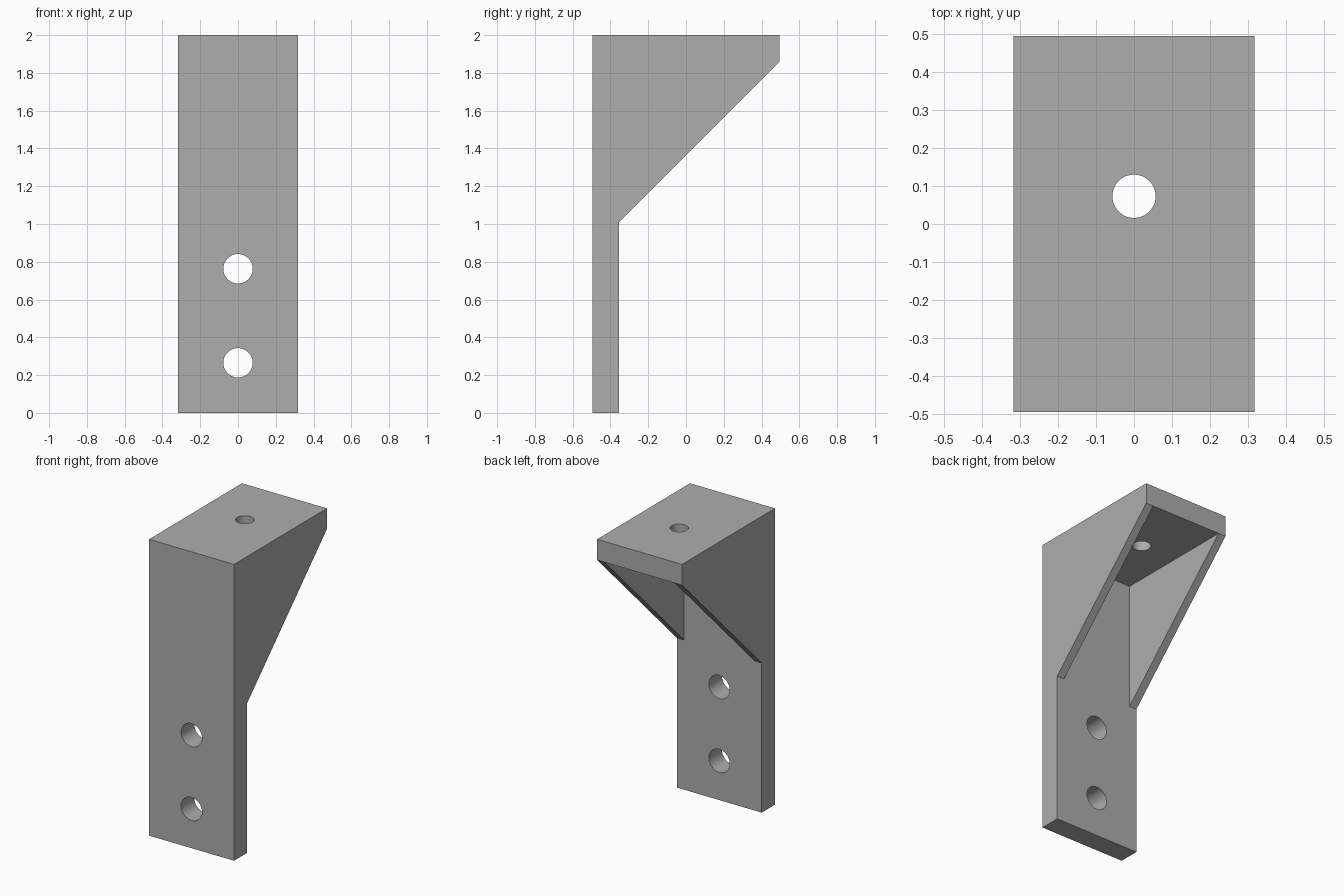
import bpy
import bmesh
import math
from mathutils import Matrix, Vector

cube = bpy.data.objects.get("Cube")
if cube:
    bpy.data.objects.remove(cube, do_unlink=True)

HALF_W, FRONT, BACK, TOP = 0.317, -0.495, 0.495, 2.0
PLATE, WEB = 0.14, 0.055
INNER_Y, INNER_Z = FRONT + PLATE, TOP - PLATE

grey = bpy.data.materials.new("plain_grey")
grey.use_nodes = True
colour = (0.42, 0.42, 0.42, 1)
grey.diffuse_color = colour
grey.node_tree.nodes["Principled BSDF"].inputs["Base Color"].default_value = colour


def add_object(name, bm):
    bmesh.ops.recalc_face_normals(bm, faces=bm.faces)
    mesh = bpy.data.meshes.new(name)
    bm.to_mesh(mesh)
    bm.free()
    mesh.materials.append(grey)
    obj = bpy.data.objects.new(name, mesh)
    bpy.context.collection.objects.link(obj)
    return obj


def side_prism(name, profile, half_width):
    """Extrude a (y, z) outline symmetrically along x."""
    bm = bmesh.new()
    face = bm.faces.new([bm.verts.new((-half_width, y, z)) for y, z in profile])
    extruded = bmesh.ops.extrude_face_region(bm, geom=[face])["geom"]
    verts = [v for v in extruded if isinstance(v, bmesh.types.BMVert)]
    bmesh.ops.translate(bm, verts=verts, vec=(2 * half_width, 0, 0))
    return add_object(name, bm)


def hole_cutter(name, centre, radius, rotation):
    bm = bmesh.new()
    bmesh.ops.create_cone(bm, cap_ends=True, segments=48, radius1=radius,
                          radius2=radius, depth=3 * PLATE,
                          matrix=Matrix.Translation(Vector(centre)) @ rotation)
    return add_object(name, bm)


# Solid bracket silhouette
bracket = side_prism("bracket", [
    (FRONT, 0), (INNER_Y, 0), (INNER_Y, 1.01),
    (BACK, INNER_Z), (BACK, TOP), (FRONT, TOP)], HALF_W)

# Pocket between the two side webs, and the bolt holes
along_y = Matrix.Rotation(math.pi / 2, 4, "X")
mid_y = FRONT + PLATE / 2
cutters = [
    side_prism("pocket_cutter", [
        (INNER_Y, 0.9), (BACK + 0.1, 0.9),
        (BACK + 0.1, INNER_Z), (INNER_Y, INNER_Z)], HALF_W - WEB),
    hole_cutter("lower_hole_cutter", (0, mid_y, 0.265), 0.078, along_y),
    hole_cutter("upper_hole_cutter", (0, mid_y, 0.763), 0.078, along_y),
    hole_cutter("top_hole_cutter", (0, 0.073, TOP - PLATE / 2), 0.057, Matrix()),
]
bpy.context.view_layer.objects.active = bracket
bracket.select_set(True)
for cutter in cutters:
    cut = bracket.modifiers.new(cutter.name, "BOOLEAN")
    cut.operation = "DIFFERENCE"
    cut.solver = "EXACT"
    cut.object = cutter
    bpy.ops.object.modifier_apply(modifier=cut.name)
    bpy.data.objects.remove(cutter, do_unlink=True)

# Smooth hole walls, sharp plate edges
bpy.ops.object.shade_smooth_by_angle(angle=math.radians(30))
